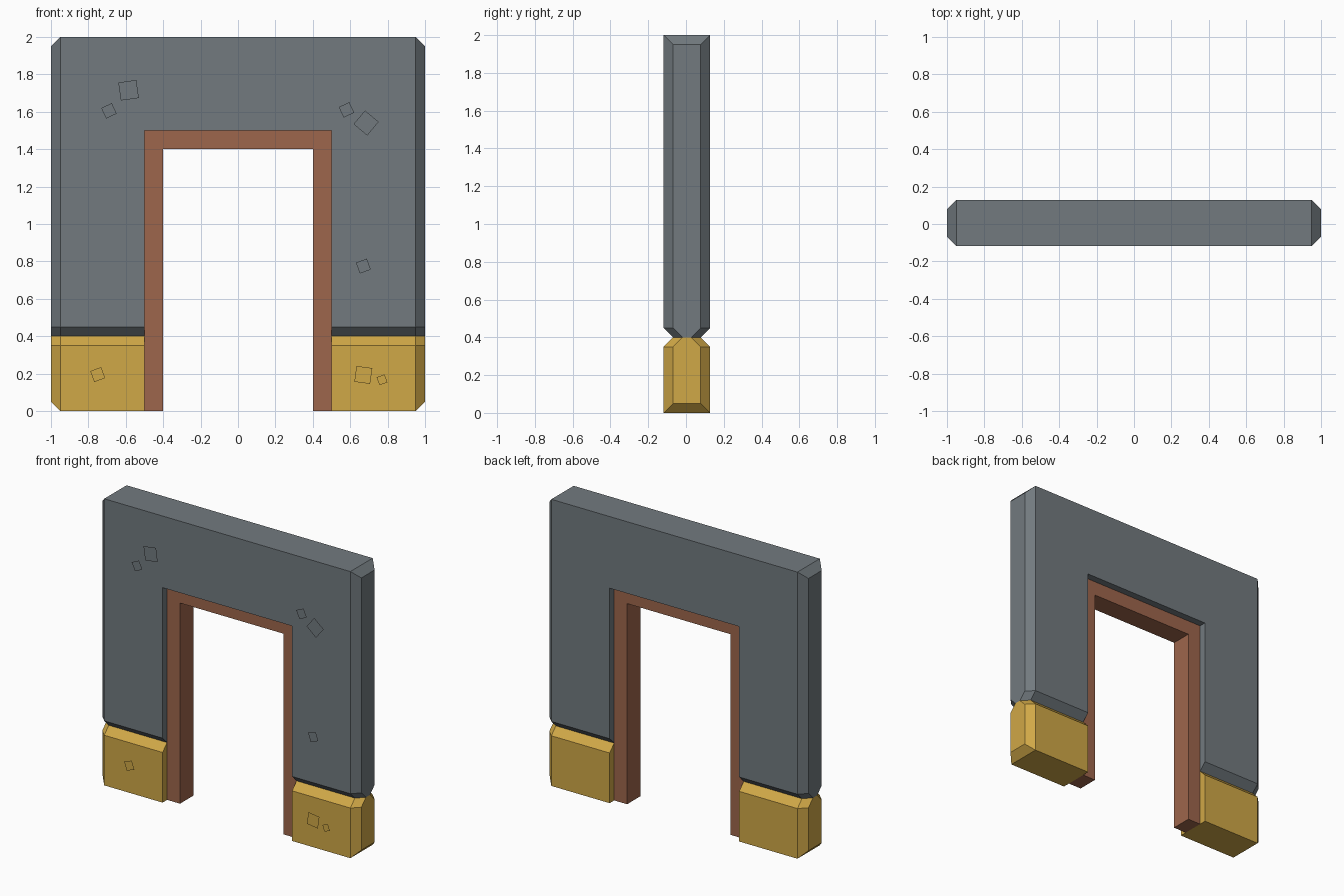
import bpy, bmesh, math

if "Cube" in bpy.data.objects:
    bpy.data.objects.remove(bpy.data.objects["Cube"])

YC = 0.005                               # wall centre line in y
D, M, S = 0.123, 0.073, 0.023            # half depths: full, chamfered once, chamfered twice


def material(name, rgb):
    m = bpy.data.materials.new(name)
    lin = [((c / 255 + 0.055) / 1.055) ** 2.4 for c in rgb]
    m.diffuse_color = (*lin, 1)
    m.use_nodes = True
    m.node_tree.nodes["Principled BSDF"].inputs["Base Color"].default_value = m.diffuse_color
    return m


grey = material("slate grey", (114, 122, 127))
gold = material("ochre stone", (208, 168, 71))
brown = material("brown wood", (158, 102, 76))


def finish(name, bm, mat):
    me = bpy.data.meshes.new(name)
    bm.to_mesh(me)
    bm.free()
    me.materials.append(mat)
    ob = bpy.data.objects.new(name, me)
    bpy.context.collection.objects.link(ob)
    return ob


def slab(name, pts, rim, sides, closed, mat):
    """pts: (x, z, half depth). rim spans front to back, sides are faces on
    both front and back; everything is mirrored in x."""
    bm = bmesh.new()
    for mx in (1, -1):
        v = {s: [bm.verts.new((mx * x, YC + s * h, z)) for x, z, h in pts] for s in (-1, 1)}
        pairs = list(zip(rim, rim[1:])) + ([(rim[-1], rim[0])] if closed else [])
        for a, b in pairs:
            bm.faces.new((v[-1][a], v[-1][b], v[1][b], v[1][a]))
        for s in (-1, 1):
            for f in sides:
                bm.faces.new([v[s][i] for i in f])
    bmesh.ops.remove_doubles(bm, verts=bm.verts[:], dist=1e-4)
    bmesh.ops.recalc_face_normals(bm, faces=bm.faces[:])
    bmesh.ops.dissolve_limit(bm, angle_limit=math.radians(1), verts=bm.verts[:], edges=bm.edges[:])
    return finish(name, bm, mat)


# Upper wall: arch-shaped slab with chamfered ends and lower edge
slab("upper_wall",
     [(0, 1.5, D), (.5, 1.5, D), (.5, .45, D), (.5, .4, M), (.95, .4, M), (1, .4, S),
      (1, .45, M), (1, 1.95, M), (.95, 2, D), (0, 2, D), (.95, .45, D)],
     list(range(10)),
     [(0, 1, 2, 10, 8, 9), (2, 3, 4, 10), (10, 4, 5, 6), (10, 6, 7, 8)], False, grey)

# Base blocks: chamfered top edge and outer end
slab("base_blocks",
     [(.5, 0, D), (.95, 0, D), (1, .05, M), (1, .35, M), (1, .4, S), (.95, .4, M),
      (.5, .4, M), (.5, .35, D), (.95, .35, D)],
     list(range(8)),
     [(0, 1, 8, 7), (7, 8, 5, 6), (8, 3, 4, 5), (1, 2, 3, 8)], True, gold)

# Door frame: recessed from both wall faces
slab("door_frame",
     [(0, 1.4, M), (.4, 1.4, M), (.4, 0, M), (.5, 0, M), (.5, 1.5, M), (0, 1.5, M)],
     list(range(6)), [(0, 1, 2, 3, 4, 5)], False, brown)


# Small square chips floating just in front of the wall
def chips(name, items, mat):
    bm = bmesh.new()
    for x, z, size, deg in items:
        r = size / math.sqrt(2)
        ang = [math.radians(deg + 45 + 90 * k) for k in range(4)]
        bm.faces.new([bm.verts.new((x + r * math.cos(a), YC - D - 0.01, z + r * math.sin(a)))
                      for a in ang])
    finish(name, bm, mat)


chips("wall_chips", [(-.585, 1.715, .097, 8), (-.69, 1.605, .062, 25), (.58, 1.61, .062, 25),
                     (.685, 1.54, .095, 50), (.67, .775, .062, 20)], grey)
chips("base_chips", [(-.75, .195, .062, 20), (.67, .193, .085, -8), (.77, .167, .045, 20)], gold)
